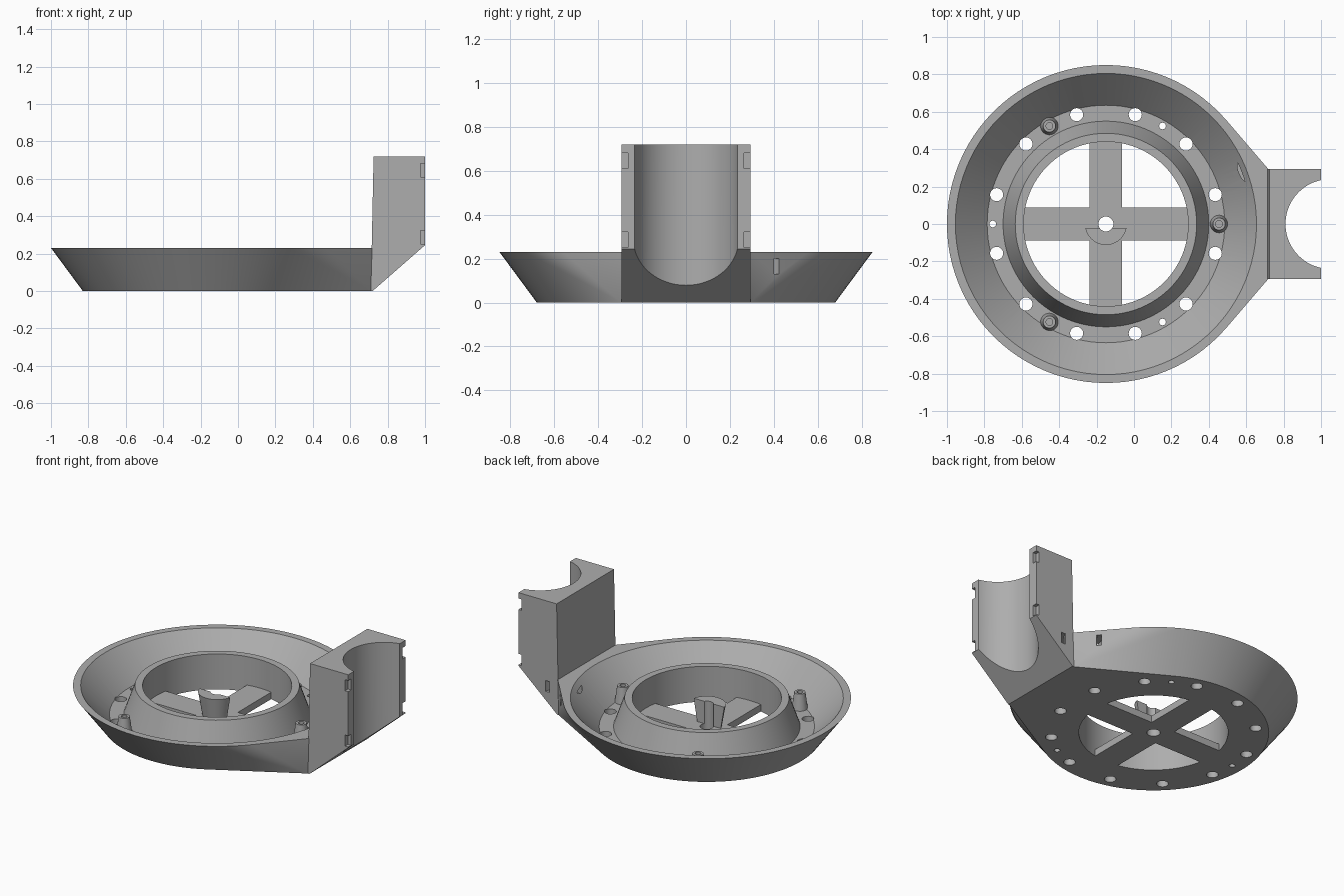
import bpy, bmesh, math
from mathutils import Vector

if "Cube" in bpy.data.objects:
    bpy.data.objects.remove(bpy.data.objects["Cube"])

grey = bpy.data.materials.new("plain_grey")
grey.use_nodes = True
COLOUR = (0.42, 0.42, 0.42, 1)
grey.diffuse_color = COLOUR
grey.node_tree.nodes["Principled BSDF"].inputs["Base Color"].default_value = COLOUR

CX = -0.15       # centre of the dish in x
RIM = 0.23       # height of the dish
FLOOR = 0.045    # thickness of the dish floor
BOLT_R = 0.605   # circle of holes and posts
SEG = 96


def finish(name, bm):
    bmesh.ops.recalc_face_normals(bm, faces=bm.faces)
    mesh = bpy.data.meshes.new(name)
    bm.to_mesh(mesh)
    bm.free()
    mesh.materials.append(grey)
    ob = bpy.data.objects.new(name, mesh)
    bpy.context.collection.objects.link(ob)
    return ob


def revolve(name, profile, centre, seg=SEG):
    """Closed (radius, height) loop turned about a vertical axis."""
    bm = bmesh.new()
    rings = []
    for i in range(seg):
        a = math.tau * i / seg
        rings.append([bm.verts.new((centre[0] + r * math.cos(a), centre[1] + r * math.sin(a), z))
                      for r, z in profile])
    n = len(profile)
    for i in range(seg):
        p, q = rings[i], rings[(i + 1) % seg]
        for j in range(n):
            k = (j + 1) % n
            bm.faces.new((p[j], q[j], q[k], p[k]))
    return finish(name, bm)


def cone(name, centre, r1, r2, z1, z2, seg=24):
    bm = bmesh.new()
    bmesh.ops.create_cone(bm, cap_ends=True, segments=seg, radius1=r1, radius2=r2, depth=z2 - z1)
    bmesh.ops.translate(bm, verts=bm.verts, vec=(centre[0], centre[1], (z1 + z2) / 2))
    return finish(name, bm)


def box(name, lo, hi):
    bm = bmesh.new()
    bmesh.ops.create_cube(bm, size=1)
    for v in bm.verts:
        v.co = [(l + h) / 2 + c * (h - l) for l, h, c in zip(lo, hi, v.co)]
    return finish(name, bm)


def combine(target, other, operation="DIFFERENCE"):
    mod = target.modifiers.new("cut", "BOOLEAN")
    mod.operation, mod.object, mod.solver = operation, other, "EXACT"
    bpy.context.view_layer.objects.active = target
    bpy.ops.object.modifier_apply(modifier=mod.name)
    bpy.data.objects.remove(other)


def on_circle(degrees, r=BOLT_R):
    a = math.radians(degrees)
    return (CX + r * math.cos(a), r * math.sin(a))


# Dish blank: flared disc hulled to the foot of the clamp
bm = bmesh.new()
for r, z, x in ((0.68, 0, 0.71), (0.85, RIM, 0.717)):
    for i in range(SEG):
        px, py = on_circle(360 * i / SEG, r)
        bm.verts.new((px, py, z))
    for y in (-0.295, 0.295):
        bm.verts.new((x, y, z))
bmesh.ops.convex_hull(bm, input=bm.verts)
bmesh.ops.dissolve_limit(bm, angle_limit=0.002, verts=bm.verts, edges=bm.edges)
dish = finish("dish", bm)

# Clamp block: side profile pushed across the width
bm = bmesh.new()
side = [(0.71, 0), (0.72, 0), (1, 0.245), (1, 0.72), (0.725, 0.72)]
face = bm.faces.new([bm.verts.new((x, -0.295, z)) for x, z in side])
new = bmesh.ops.extrude_face_region(bm, geom=[face])["geom"]
bmesh.ops.translate(bm, vec=(0, 0.59, 0), verts=[v for v in new if isinstance(v, bmesh.types.BMVert)])
block = finish("block", bm)
combine(dish, block, "UNION")

# Round channel in the clamp and notches on its outer corners
combine(dish, cone("channel", (1.05, 0), 0.24, 0.24, -0.1, 0.9, SEG))
for s in (-1, 1):
    for z in (0.25, 0.61):
        y1, y2 = sorted((s * 0.265, s * 0.32))
        combine(dish, box("notch", (0.977, y1, z), (1.02, y2, z + 0.072)))

# Annular trough, leaving a tapered inner collar
combine(dish, revolve("trough", [(0.55, FLOOR), (0.635, FLOOR), (0.805, RIM), (0.805, 0.3),
                                 (0.485, 0.3), (0.485, RIM)], (CX, 0)))
combine(dish, cone("opening", (CX, 0), 0.44, 0.44, -0.1, 0.4, SEG))

# Tie slot curving round the corner beside the clamp
combine(dish, revolve("tie_slot", [(0.098, 0.13), (0.128, 0.13), (0.128, 0.2), (0.098, 0.2)],
                      (0.68, 0.32), 48))

# Drain holes and small pin holes
for i in range(12):
    combine(dish, cone("hole", on_circle(15 + 30 * i), 0.035, 0.035, -0.1, 0.1))
for a in (60, 180, 300):
    combine(dish, cone("pin_hole", on_circle(a), 0.018, 0.018, -0.1, 0.1, 16))

# Screw posts with blind holes
posts = [revolve("screw_post_%d" % (i + 1),
                 [(0.018, 0.05), (0.018, 0.15), (0.033, 0.15), (0.048, 0.04), (0.018, 0.04)],
                 on_circle(120 * i), 24) for i in range(3)]
for i in range(3):
    posts.append(cone("post_floor_%d" % (i + 1), on_circle(120 * i), 0.02, 0.02, 0.04, 0.055, 16))

# Cross spokes with a half-round tapered centre boss
spokes = box("cross_spokes", (CX - 0.443, -0.087, 0), (CX + 0.443, 0.087, FLOOR))
combine(spokes, box("bar", (CX - 0.087, -0.443, 0), (CX + 0.087, 0.443, FLOOR)), "UNION")
boss = cone("boss", (CX, 0), 0.085, 0.112, 0.03, 0.19, 48)
combine(boss, box("half", (CX - 0.3, -0.022, -0.1), (CX + 0.3, 0.3, 0.4)))
combine(spokes, boss, "UNION")
combine(spokes, cone("centre_hole", (CX, 0), 0.04, 0.04, -0.1, 0.4, 32))

# Smooth curved walls, keep corners crisp
bpy.ops.object.select_all(action="DESELECT")
for ob in [dish, spokes] + posts:
    ob.select_set(True)
bpy.context.view_layer.objects.active = dish
bpy.ops.object.shade_smooth_by_angle(angle=math.radians(30))
